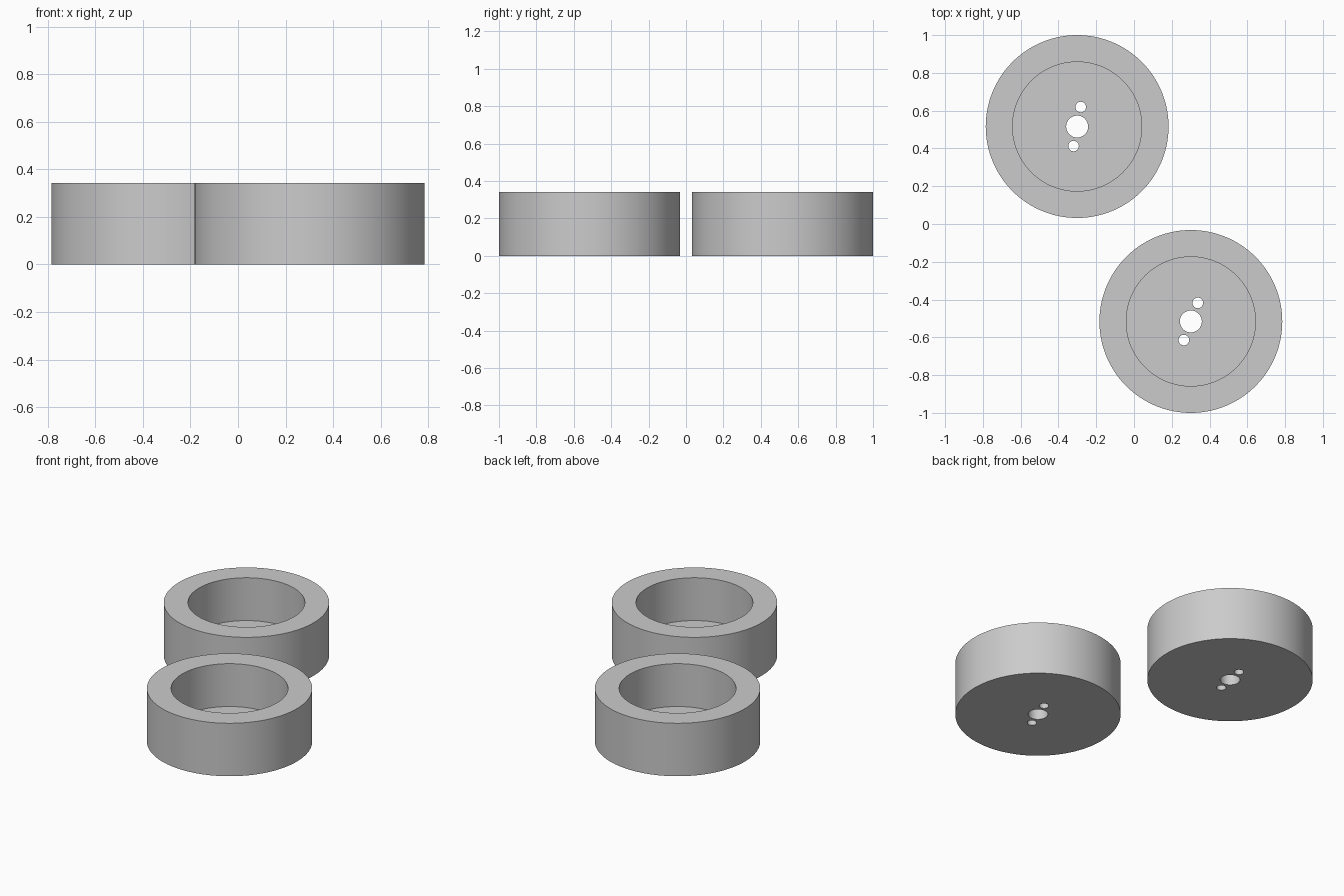
import bpy
import math

cube = bpy.data.objects.get("Cube")
if cube:
    bpy.data.objects.remove(cube, do_unlink=True)

HEIGHT = 0.342
FLOOR = 0.065
OUTER_R = 0.484
INNER_R = 0.342
AXLE_R = 0.058
PIN_R = 0.028
PIN_DISTANCE = 0.105

grey = bpy.data.materials.new("plain grey")
grey.use_nodes = True
colour = (0.6, 0.6, 0.6, 1)
grey.diffuse_color = colour
grey.node_tree.nodes["Principled BSDF"].inputs["Base Color"].default_value = colour


def cylinder(name, x, y, radius, bottom, top, sides):
    bpy.ops.mesh.primitive_cylinder_add(
        vertices=sides, radius=radius, depth=top - bottom,
        location=(x, y, (top + bottom) / 2))
    obj = bpy.context.object
    obj.name = name
    obj.data.materials.append(grey)
    return obj


def cut(body, cutter):
    cutter.hide_render = True
    mod = body.modifiers.new("cut", "BOOLEAN")
    mod.operation = "DIFFERENCE"
    mod.solver = "EXACT"
    mod.object = cutter
    bpy.context.view_layer.objects.active = body
    bpy.ops.object.modifier_apply(modifier=mod.name)
    bpy.data.objects.remove(cutter, do_unlink=True)


def make_cup(name, x, y, pin_angle):
    cup = cylinder(name, x, y, OUTER_R, 0, HEIGHT, 128)
    # Open pocket above a thin floor
    cut(cup, cylinder("pocket_cutter", x, y, INNER_R, FLOOR, HEIGHT + 0.1, 128))
    # Centre hole through the floor
    cut(cup, cylinder("axle_cutter", x, y, AXLE_R, -0.1, FLOOR + 0.1, 48))
    # Two opposite small holes
    for side in (1, -1):
        px = x + side * PIN_DISTANCE * math.cos(pin_angle)
        py = y + side * PIN_DISTANCE * math.sin(pin_angle)
        cut(cup, cylinder("pin_cutter", px, py, PIN_R, -0.1, FLOOR + 0.1, 32))
    bpy.ops.object.select_all(action="DESELECT")
    cup.select_set(True)
    bpy.context.view_layer.objects.active = cup
    bpy.ops.object.shade_smooth_by_angle(angle=math.radians(30))


make_cup("back_cup", -0.301, 0.516, math.radians(79.5))
make_cup("front_cup", 0.301, -0.516, math.radians(69.5))
